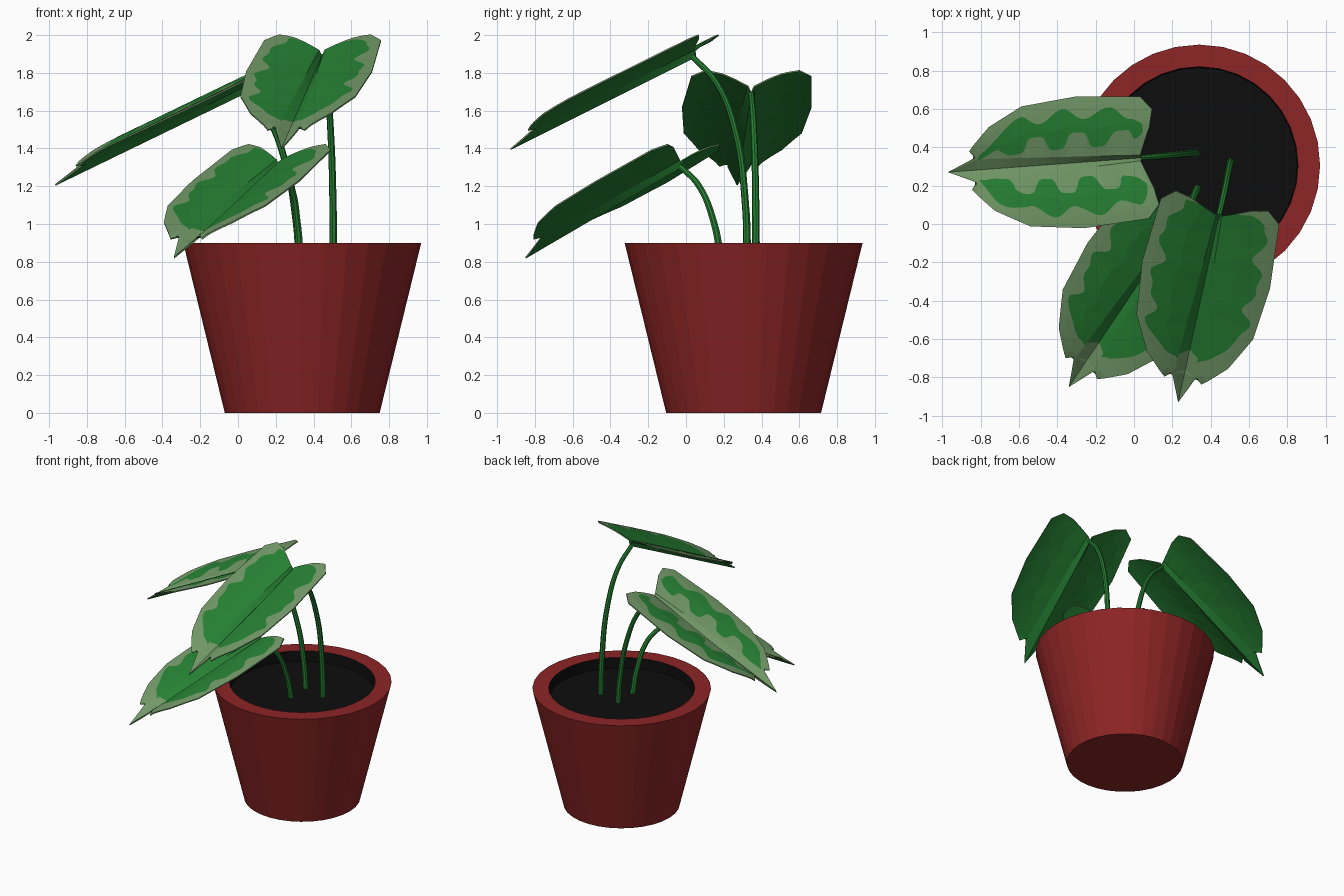
import bpy, bmesh, math
from mathutils import Vector

if "Cube" in bpy.data.objects:
    bpy.data.objects.remove(bpy.data.objects["Cube"])

def material(name, rgb):
    m = bpy.data.materials.new(name)
    m.diffuse_color = (*rgb, 1)
    m.use_nodes = True
    m.node_tree.nodes["Principled BSDF"].inputs["Base Color"].default_value = m.diffuse_color
    return m

RED = material("pot red", (0.27, 0.018, 0.019))
SOIL = material("soil black", (0.004, 0.004, 0.004))
GREEN = material("leaf green", (0.019, 0.215, 0.033))
PALE = material("pale leaf green", (0.165, 0.31, 0.135))

def finish(bm, name, mats):
    me = bpy.data.meshes.new(name)
    bm.to_mesh(me)
    bm.free()
    for m in mats:
        me.materials.append(m)
    ob = bpy.data.objects.new(name, me)
    bpy.context.collection.objects.link(ob)
    return ob

# Pot: lathed profile, the inner wall and soil disc are black
def make_pot():
    cx, cy, n = 0.34, 0.305, 32
    profile = [(0.41, 0.0), (0.63, 0.9), (0.515, 0.9), (0.51, 0.82)]
    bm = bmesh.new()
    rings = [[bm.verts.new((cx + r * math.cos(2 * math.pi * i / n),
                            cy + r * math.sin(2 * math.pi * i / n), z))
              for i in range(n)] for r, z in profile]
    for k in range(3):
        for i in range(n):
            j = (i + 1) % n
            f = bm.faces.new((rings[k][i], rings[k][j], rings[k + 1][j], rings[k + 1][i]))
            f.material_index = 1 if k == 2 else 0
    bm.faces.new(rings[0][::-1])
    bm.faces.new(rings[3]).material_index = 1
    finish(bm, "pot", [RED, SOIL])

# Half leaf outline: (position on midrib, edge along, edge across)
OUTLINE = [(0.0, -0.09, 0.16), (0.03, -0.115, 0.25), (0.10, -0.05, 0.32),
           (0.40, 0.33, 0.345), (0.67, 0.64, 0.315), (0.78, 0.84, 0.22),
           (0.86, 0.98, 0.10), (0.95, 0.95, 0.065), (1.13, 1.13, 0.0)]
LENGTH = 1.13

def leaf_rows():
    rows = []
    for a, b in zip(OUTLINE, OUTLINE[1:]):
        steps = max(2, round((b[0] - a[0]) / 0.015))
        rows += [tuple(p + (q - p) * i / steps for p, q in zip(a, b)) for i in range(steps)]
    return rows + [OUTLINE[-1]]

# Cross-section: steep channel at the midrib, then a gently arched blade
def lift(u, v, s):
    if v <= s:
        w = 0.032 * v / max(s, 1e-6)
    else:
        k = (v - s) / 0.33
        w = 0.032 + 0.11 * k - 0.075 * k * k
    return w * max(0.0, min(1.0, (LENGTH - u) / 0.18))

# Pattern limits (inner, outer) of the green patch as fractions of half width
def patch(style, m, side):
    if style == "banded":
        e = max(0.0, 1 - abs((m - 0.45) / 0.42) ** 6) ** 0.5
        ph = 2 * math.pi * m / 0.23 + side
        wave = math.tanh(2.5 * math.sin(ph))
        return 0.55 - e * (0.21 + 0.12 * wave), 0.55 + e * (0.20 + 0.09 * math.sin(ph + 0.6))
    e = max(0.0, 1 - abs((m - 0.39) / 0.44) ** 8) ** 0.5
    wave = 0.07 * math.sin(26 * m + 2 * side) + 0.05 * math.sin(47 * m + side)
    return 0.0, e * (0.78 + wave)

def make_leaf(name, base, tip, style):
    base, tip = Vector(base), Vector(tip)
    scale = (tip - base).length / LENGTH
    fwd = (tip - base).normalized()
    right = fwd.cross(Vector((0, 0, 1))).normalized()
    up = right.cross(fwd)
    bm = bmesh.new()
    for side in (-1, 1):
        prev = None
        for m, eu, ev in leaf_rows():
            s = min(0.015 + 0.045 * m, 0.8 * ev)
            sf = s / ev if ev > 1e-6 else 0.5
            lo, hi = patch(style, m, side)
            lo = min(max(lo, sf), 1)
            hi = min(max(hi, lo), 0.97) if lo < 0.97 else lo
            mid = hi + (1 - hi) * 0.5
            row = []
            for f in (0, sf, lo, (lo + hi) / 2, hi, mid, 1):
                u, v = m + (eu - m) * f, ev * f
                p = base + scale * (fwd * u + right * v * side + up * lift(u, v, s))
                row.append(bm.verts.new(p))
            if prev:
                for c in range(6):
                    quad = (prev[c], prev[c + 1], row[c + 1], row[c])
                    f = bm.faces.new(quad if side < 0 else quad[::-1])
                    rib_green = style == "edged" and m < 0.82
                    f.material_index = int(c in (2, 3) or (c < 2 and rib_green))
            prev = row
    bmesh.ops.remove_doubles(bm, verts=bm.verts, dist=2e-5)
    bm.normal_update()
    if sum(f.normal.dot(up) * f.calc_area() for f in bm.faces) < 0:
        bmesh.ops.reverse_faces(bm, faces=bm.faces)
    # the shell made by solidify shifts one slot, so the underside is all green
    ob = finish(bm, name, [PALE, GREEN, GREEN])
    sol = ob.modifiers.new("thickness", "SOLIDIFY")
    sol.thickness = 0.008
    sol.offset = -1
    sol.material_offset = 1

# Stems: tapered tubes along curved paths
def make_stem(name, pts):
    cu = bpy.data.curves.new(name, "CURVE")
    cu.dimensions = "3D"
    cu.bevel_depth = 0.02
    cu.bevel_resolution = 2
    cu.resolution_u = 6
    cu.use_fill_caps = True
    sp = cu.splines.new("BEZIER")
    sp.bezier_points.add(len(pts) - 1)
    for i, (bp, p) in enumerate(zip(sp.bezier_points, pts)):
        bp.co = p
        bp.handle_left_type = bp.handle_right_type = "AUTO"
        bp.radius = 1.05 - 0.3 * i / (len(pts) - 1)
    cu.materials.append(GREEN)
    ob = bpy.data.objects.new(name, cu)
    bpy.context.collection.objects.link(ob)
    bpy.ops.object.select_all(action="DESELECT")
    ob.select_set(True)
    bpy.context.view_layer.objects.active = ob
    bpy.ops.object.convert(target="MESH")
    bpy.ops.object.shade_smooth_by_angle()

make_pot()
make_leaf("leaf_left", (0.04, 0.345, 1.70), (-0.97, 0.27, 1.21), "banded")
make_leaf("leaf_low", (0.22, -0.02, 1.31), (-0.34, -0.85, 0.825), "edged")
make_leaf("leaf_top", (0.445, 0.05, 1.89), (0.23, -0.93, 1.40), "edged")
make_stem("stem_left", [(0.325, 0.37, 0.81), (0.31, 0.37, 1.0), (0.25, 0.365, 1.33),
                        (0.15, 0.355, 1.57), (0.03, 0.345, 1.69)])
make_stem("stem_low", [(0.33, 0.185, 0.81), (0.315, 0.15, 1.0),
                       (0.28, 0.07, 1.2), (0.21, -0.03, 1.305)])
make_stem("stem_top", [(0.505, 0.325, 0.81), (0.503, 0.315, 1.1), (0.49, 0.26, 1.5),
                       (0.47, 0.16, 1.75), (0.44, 0.03, 1.89)])
